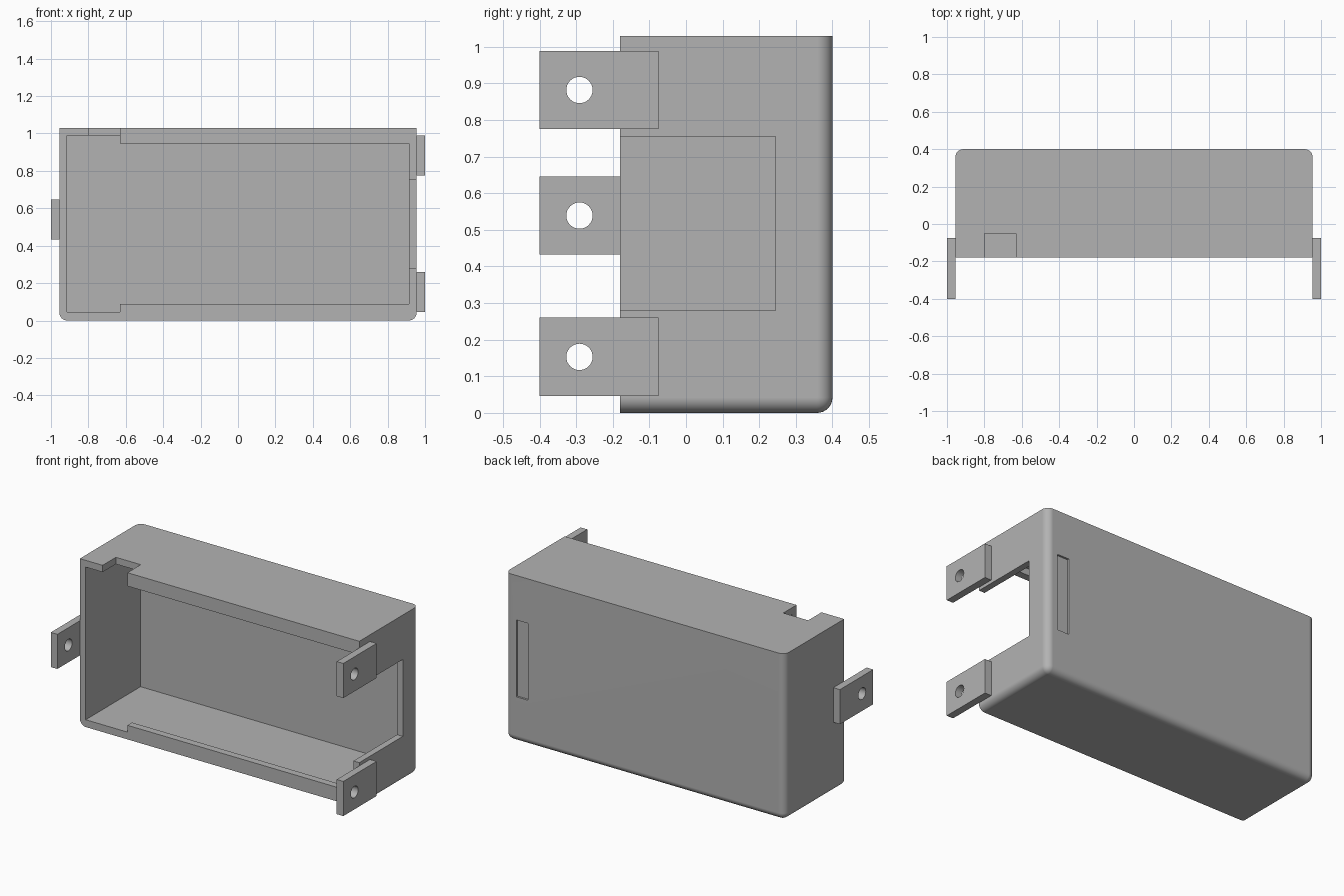
import bpy
import bmesh
import math
from mathutils import Vector

cube = bpy.data.objects.get("Cube")
if cube:
    bpy.data.objects.remove(cube, do_unlink=True)

COLOUR = (0.45, 0.45, 0.45, 1)
grey = bpy.data.materials.new("plain grey")
grey.use_nodes = True
grey.diffuse_color = COLOUR
grey.node_tree.nodes["Principled BSDF"].inputs["Base Color"].default_value = COLOUR


def link(name, bm):
    mesh = bpy.data.meshes.new(name)
    bm.to_mesh(mesh)
    bm.free()
    obj = bpy.data.objects.new(name, mesh)
    obj.data.materials.append(grey)
    bpy.context.collection.objects.link(obj)
    return obj


def box_mesh(xs, ys, zs):
    bm = bmesh.new()
    bmesh.ops.create_cube(bm, size=1)
    for v in bm.verts:
        v.co = Vector([r[0] if c < 0 else r[1] for c, r in zip(v.co, (xs, ys, zs))])
    return bm


def box(name, xs, ys, zs):
    return link(name, box_mesh(xs, ys, zs))


def cut(obj, cutter):
    mod = obj.modifiers.new("cut", 'BOOLEAN')
    mod.operation = 'DIFFERENCE'
    mod.solver = 'EXACT'
    mod.object = cutter
    bpy.context.view_layer.objects.active = obj
    bpy.ops.object.modifier_apply(modifier=mod.name)
    bpy.data.objects.remove(cutter, do_unlink=True)


def smooth(obj):
    bpy.ops.object.select_all(action='DESELECT')
    obj.select_set(True)
    bpy.context.view_layer.objects.active = obj
    bpy.ops.object.shade_smooth_by_angle(angle=math.radians(30))


W, FRONT, BACK, TOP = 0.955, -0.18, 0.4, 1.03
INNER, LIP_START = 0.915, -0.63

# Enclosure: rounded along the sides, bottom and back, square at top and front
bm = box_mesh((-W, W), (FRONT, BACK), (0, TOP))
rounded = []
for e in bm.edges:
    mid = (e.verts[0].co + e.verts[1].co) / 2
    on_side, on_back, on_floor = abs(mid.x) > 0.9, mid.y > 0.39, mid.z < 0.01
    if on_side + on_back + on_floor == 2 and mid.z < TOP - 0.01:
        rounded.append(e)
bmesh.ops.bevel(bm, geom=rounded, offset=0.042, segments=8, profile=0.5,
                affect='EDGES', clamp_overlap=True)
shell = link("enclosure", bm)

# Cavity, with a retaining lip left along the top and bottom of the opening
cut(shell, box("cavity", (-INNER, INNER), (-0.135, 0.355), (0.045, 0.988)))
cut(shell, box("lip_opening", (LIP_START - 0.05, INNER), (-0.3, -0.1), (0.087, 0.947)))
cut(shell, box("end_opening", (-INNER, LIP_START), (-0.3, -0.1), (0.045, 0.988)))

# Notch in the top, window in the left wall, shallow slot in the back
cut(shell, box("top_notch", (-0.8, LIP_START), (-0.3, -0.05), (0.9, 1.2)))
cut(shell, box("side_window", (0.85, 1.1), (-0.3, 0.245), (0.28, 0.755)))
cut(shell, box("back_slot", (0.8, 0.88), (0.388, 0.5), (0.28, 0.755)))
smooth(shell)
shell.modifiers.new("even shading", 'WEIGHTED_NORMAL').keep_sharp = True


# Mounting tabs with screw holes
def tab(name, side, z):
    xs = sorted((side * W, side))
    obj = box(name, xs, (-0.4, -0.075), (z - 0.107, z + 0.107))
    bpy.ops.mesh.primitive_cylinder_add(vertices=32, radius=0.036, depth=0.3,
                                        location=(side * 0.98, -0.291, z),
                                        rotation=(0, math.pi / 2, 0))
    cut(obj, bpy.context.object)
    smooth(obj)


tab("upper_left_tab", 1, 0.882)
tab("lower_left_tab", 1, 0.153)
tab("right_tab", -1, 0.539)
